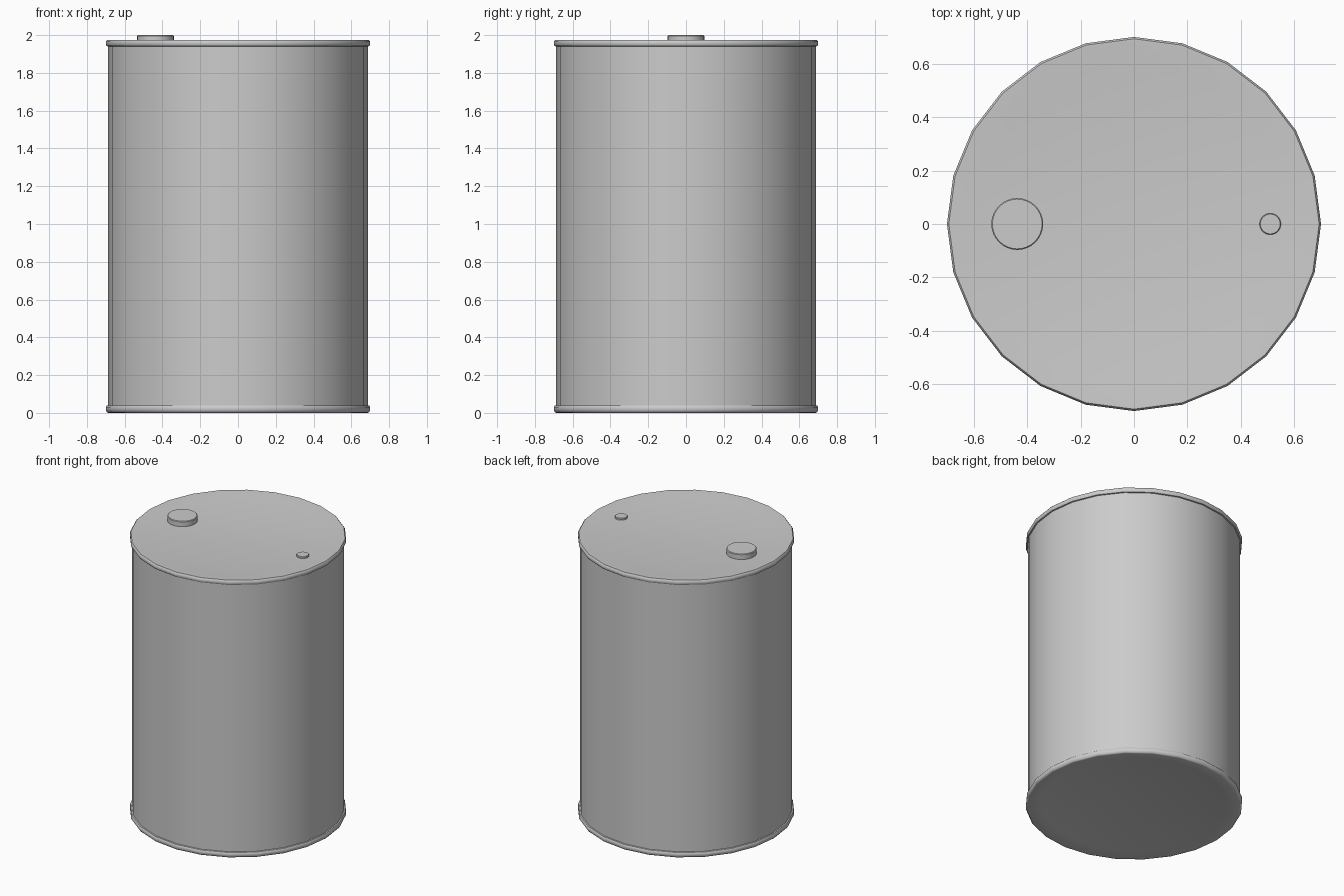
import bpy, bmesh, math

if "Cube" in bpy.data.objects:
    bpy.data.objects.remove(bpy.data.objects["Cube"])


def lathe(name, profile, sides, x=0.0, angle=40):
    """Revolve (radius, z) points about a vertical axis and close both ends."""
    bm = bmesh.new()
    rings = []
    for r, z in profile:
        rings.append([bm.verts.new((x + r * math.cos(2 * math.pi * i / sides),
                                    r * math.sin(2 * math.pi * i / sides), z))
                      for i in range(sides)])
    for a, b in zip(rings, rings[1:]):
        for i in range(sides):
            j = (i + 1) % sides
            bm.faces.new((a[i], a[j], b[j], b[i]))
    bm.faces.new(rings[0][::-1])
    bm.faces.new(rings[-1])
    mesh = bpy.data.meshes.new(name)
    bm.to_mesh(mesh)
    bm.free()
    obj = bpy.data.objects.new(name, mesh)
    bpy.context.collection.objects.link(obj)
    bpy.ops.object.select_all(action='DESELECT')
    obj.select_set(True)
    bpy.context.view_layer.objects.active = obj
    bpy.ops.object.shade_smooth_by_angle(angle=math.radians(angle))
    return obj


# Drum shell with rolled rims and slightly dished ends, mirrored about mid height
MID = 0.99
lower = [(0.60, 0.018), (0.685, 0.005), (0.693, 0.005), (0.70, 0.014),
         (0.70, 0.03), (0.695, 0.038), (0.687, 0.04)]
upper = [(r, 2 * MID - z) for r, z in reversed(lower)]
lower[1:3] = [(0.685, 0.0), (0.693, 0.003)]
lathe("drum_body", lower + upper, 24)

# Large filler cap and small vent plug
lathe("filler_cap", [(0.097, 1.95), (0.097, 1.996), (0.093, 2.0)], 32, x=-0.437)
lathe("vent_plug", [(0.04, 1.95), (0.04, 1.972), (0.037, 1.975)], 24, x=0.51)
